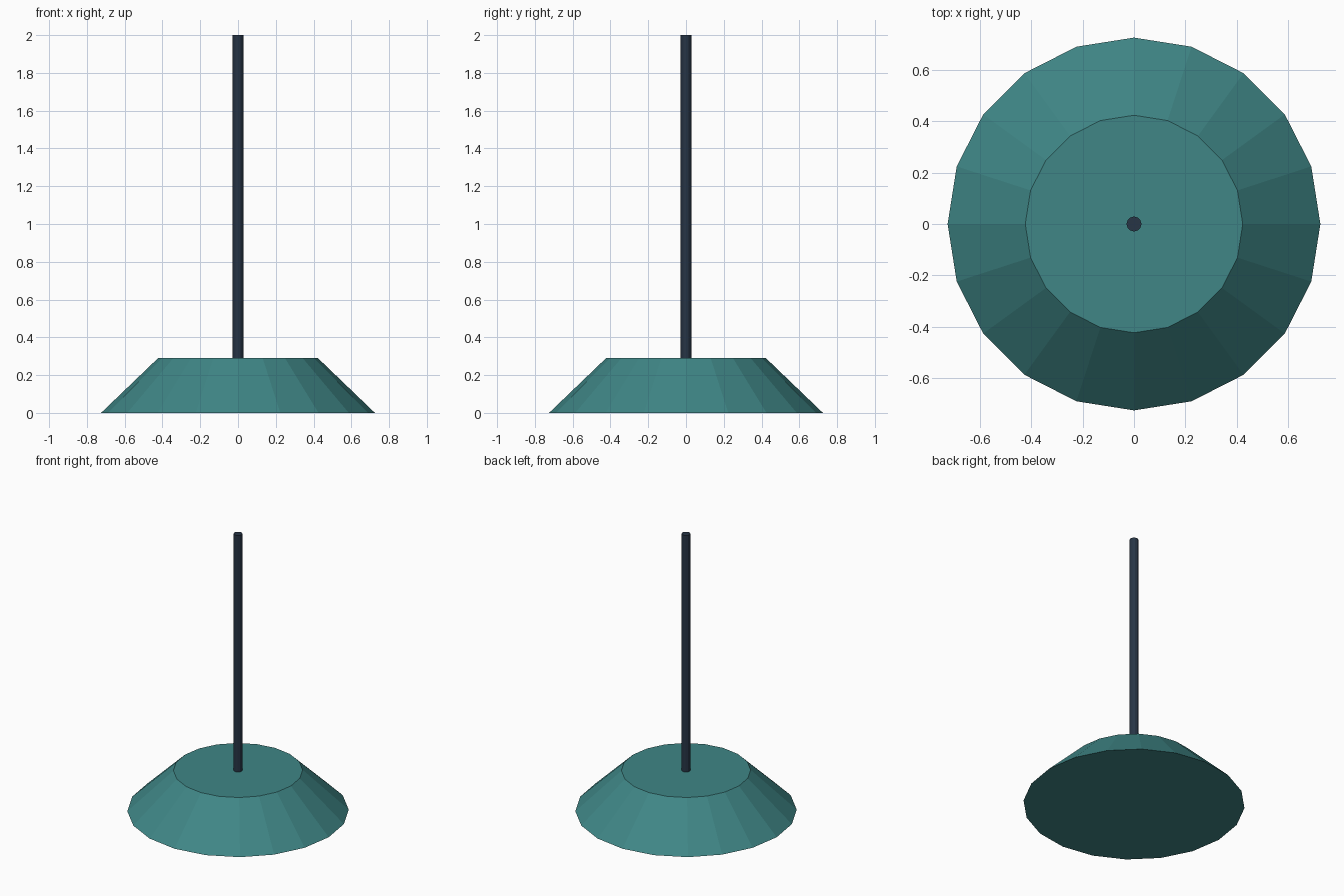
import bpy, math

if "Cube" in bpy.data.objects:
    bpy.data.objects.remove(bpy.data.objects["Cube"])


def material(name, color):
    m = bpy.data.materials.new(name)
    m.diffuse_color = color
    m.use_nodes = True
    m.node_tree.nodes["Principled BSDF"].inputs["Base Color"].default_value = m.diffuse_color
    return m


def frustum(name, sides, r_bottom, r_top, z0, z1, mat):
    bpy.ops.mesh.primitive_cone_add(vertices=sides, radius1=r_bottom, radius2=r_top,
                                    depth=z1 - z0, location=(0, 0, (z0 + z1) / 2))
    obj = bpy.context.object
    obj.name = name
    obj.data.materials.append(mat)
    return obj


teal = material("teal", (0.05, 0.24, 0.24, 1))
navy = material("dark_navy", (0.02, 0.035, 0.06, 1))

# Weighted base: flat-faced truncated cone
frustum("base", 20, 0.725, 0.423, 0.0, 0.29, teal)

# Upright pole standing on the base
frustum("pole", 12, 0.029, 0.029, 0.29, 2.0, navy)
